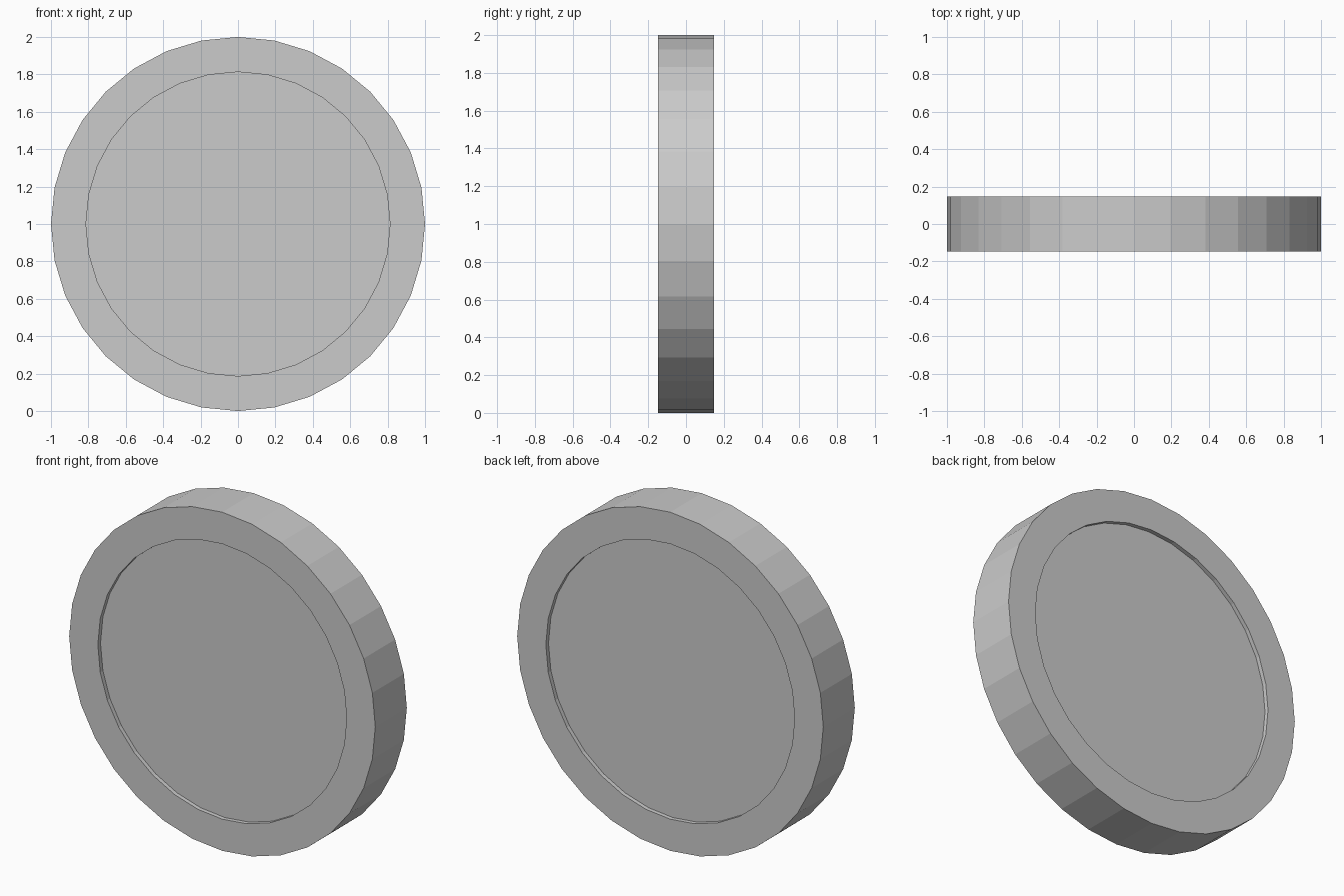
import bpy, bmesh
from math import cos, sin, pi

if "Cube" in bpy.data.objects:
    bpy.data.objects.remove(bpy.data.objects["Cube"])

SIDES = 32
R_OUT, R_IN = 1.0, 0.813      # outer edge and recess radius
HALF, FLOOR = 0.147, 0.122    # rim face and recessed face distance from centre

bm = bmesh.new()


def ring(radius, y):
    return [bm.verts.new((radius * cos(2 * pi * i / SIDES), y,
                          1 + radius * sin(2 * pi * i / SIDES)))
            for i in range(SIDES)]


# Half profile from front recess over the rim to the back recess
profile = [(R_IN, -FLOOR), (R_IN, -HALF), (R_OUT, -HALF),
           (R_OUT, HALF), (R_IN, HALF), (R_IN, FLOOR)]
rings = [ring(r, y) for r, y in profile]
for a, b in zip(rings, rings[1:]):
    for i in range(SIDES):
        j = (i + 1) % SIDES
        bm.faces.new((a[i], a[j], b[j], b[i]))

# Recessed front and back faces
bm.faces.new(rings[0])
bm.faces.new(rings[-1])
bmesh.ops.recalc_face_normals(bm, faces=bm.faces)

mesh = bpy.data.meshes.new("coin")
bm.to_mesh(mesh)
bm.free()
coin = bpy.data.objects.new("coin", mesh)
bpy.context.collection.objects.link(coin)
